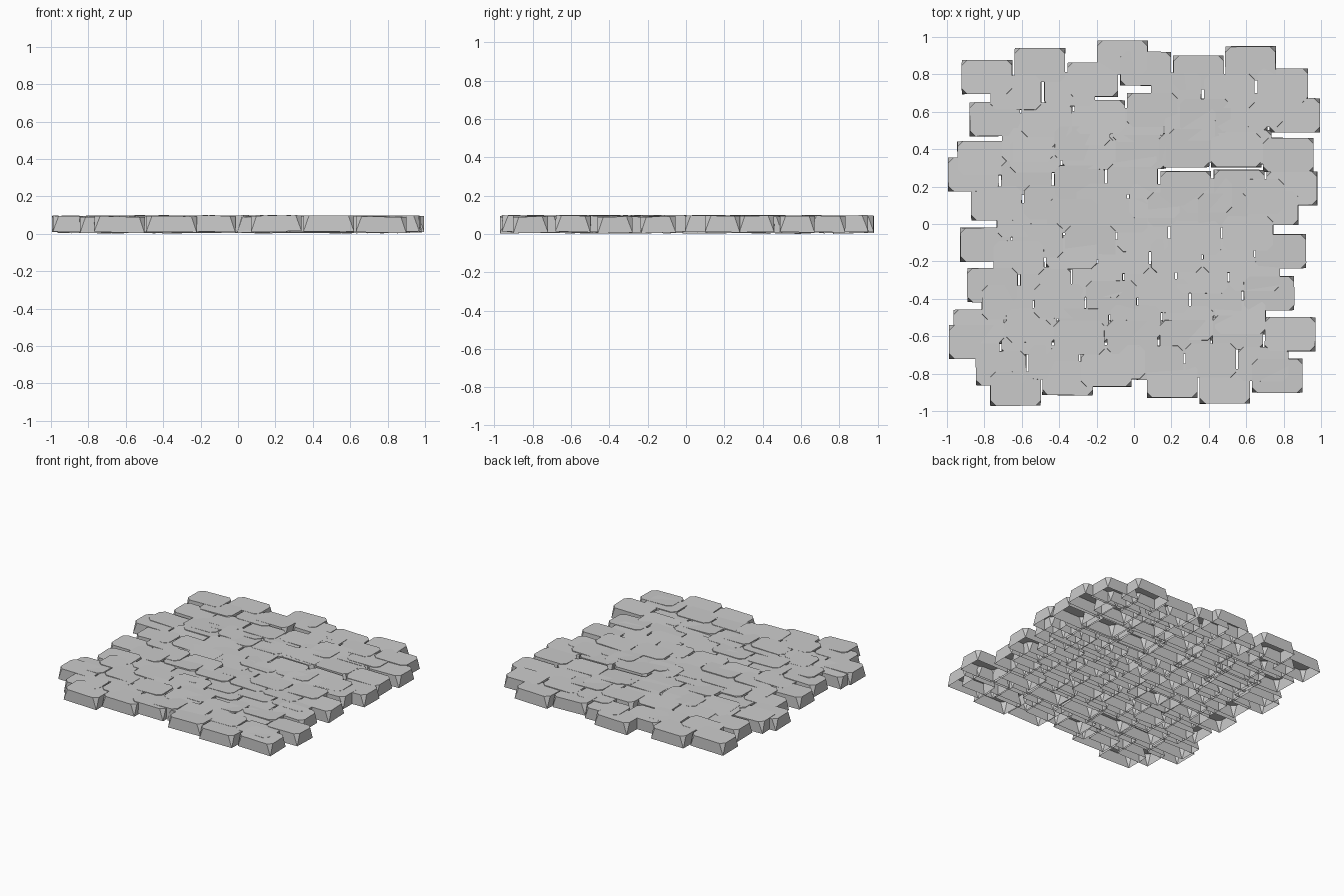
import bpy, bmesh, random
from mathutils import Matrix, Euler, Vector

random.seed(7)
cube = bpy.data.objects.get("Cube")
if cube:
    bpy.data.objects.remove(cube)

stone_grey = bpy.data.materials.new("stone_grey")
stone_grey.use_nodes = True
GREY = (0.6, 0.6, 0.6, 1)
stone_grey.diffuse_color = GREY
stone_grey.node_tree.nodes["Principled BSDF"].inputs["Base Color"].default_value = GREY

WIDTH, DEPTH, HEIGHT, CUT = 0.27, 0.182, 0.085, 0.03


def stone_mesh():
    """Hollow block: square-cornered open base, top with cut corners."""
    bm = bmesh.new()
    base, top = [], []
    for sx, sy in ((-1, -1), (1, -1), (1, 1), (-1, 1)):
        x, y = sx * WIDTH / 2, sy * DEPTH / 2
        base.append(bm.verts.new((x, y, 0)))
        pair = [(x, y - sy * CUT), (x - sx * CUT, y)]
        if sx != sy:
            pair.reverse()
        top.append([bm.verts.new((px, py, HEIGHT)) for px, py in pair])
    bm.faces.new([v for pair in top for v in pair])
    for i in range(4):
        j = (i + 1) % 4
        bm.faces.new((base[i], base[j], top[j][0], top[i][1]))
        bm.faces.new((base[i], top[i][1], top[i][0]))
    bm.normal_update()
    mesh = bpy.data.meshes.new("paving_stone")
    bm.to_mesh(mesh)
    bm.free()
    mesh.materials.append(stone_grey)
    return mesh


stone = stone_mesh()
count = 0


def lay_stone(x, y):
    global count
    count += 1
    obj = bpy.data.objects.new(f"paving_stone_{count:03d}", stone)
    tilt = Euler((random.uniform(-.035, .035), random.uniform(-.03, .03),
                  random.uniform(-.008, .008)))
    obj.matrix_world = (Matrix.Translation((x, y, 0.0105 + random.uniform(-.002, .002)))
                        @ tilt.to_matrix().to_4x4())
    bpy.context.collection.objects.link(obj)


def lay_row(x0, y0, x1, y1, n, wobble=0.022):
    for i in range(n):
        t = i / (n - 1)
        jitter = random.uniform(-wobble, wobble) if 0 < i < n - 1 else 0
        lay_stone(x0 + (x1 - x0) * t, y0 + (y1 - y0) * t + jitter)


# Outer back and front courses, each stone set in or out by hand
for x0, x1, ys in (
        (-.785, .625, (.785, .85, .77, .83, .81, .86)),
        (-.63, .795, (.7, .72, .89, .72, .71, .74)),
        (-.71, .69, (-.77, -.74, -.78, -.74, -.73, -.75)),
        (-.635, .765, (-.88, -.825, -.74, -.84, -.87, -.81))):
    for i, y in enumerate(ys):
        lay_stone(x0 + (x1 - x0) * i / (len(ys) - 1), y)

# Overlapping inner courses: left end, right end, number of stones
for row in (
        (-.745, .56, .66, .61, 6),
        (-.54, .5, .86, .58, 6),
        (-.81, .35, .6, .41, 6),
        (-.57, .42, .825, .37, 6),
        (-.86, .265, .845, .19, 7),
        (-.735, .11, .67, .15, 6),
        (-.6, .02, .745, .085, 6),
        (-.795, -.11, .61, -.05, 6),
        (-.615, -.18, .785, -.145, 6),
        (-.755, -.325, .645, -.27, 6),
        (-.68, -.42, .72, -.37, 6),
        (-.83, -.55, .57, -.5, 6),
        (-.855, -.63, .835, -.59, 7)):
    lay_row(*row)

# Rest the lowest corner on the ground
bpy.context.view_layer.update()
stones = [o for o in bpy.context.collection.objects if o.data == stone]
low = min((o.matrix_world @ Vector(c)).z for o in stones for c in o.bound_box)
for o in stones:
    o.location.z -= low
